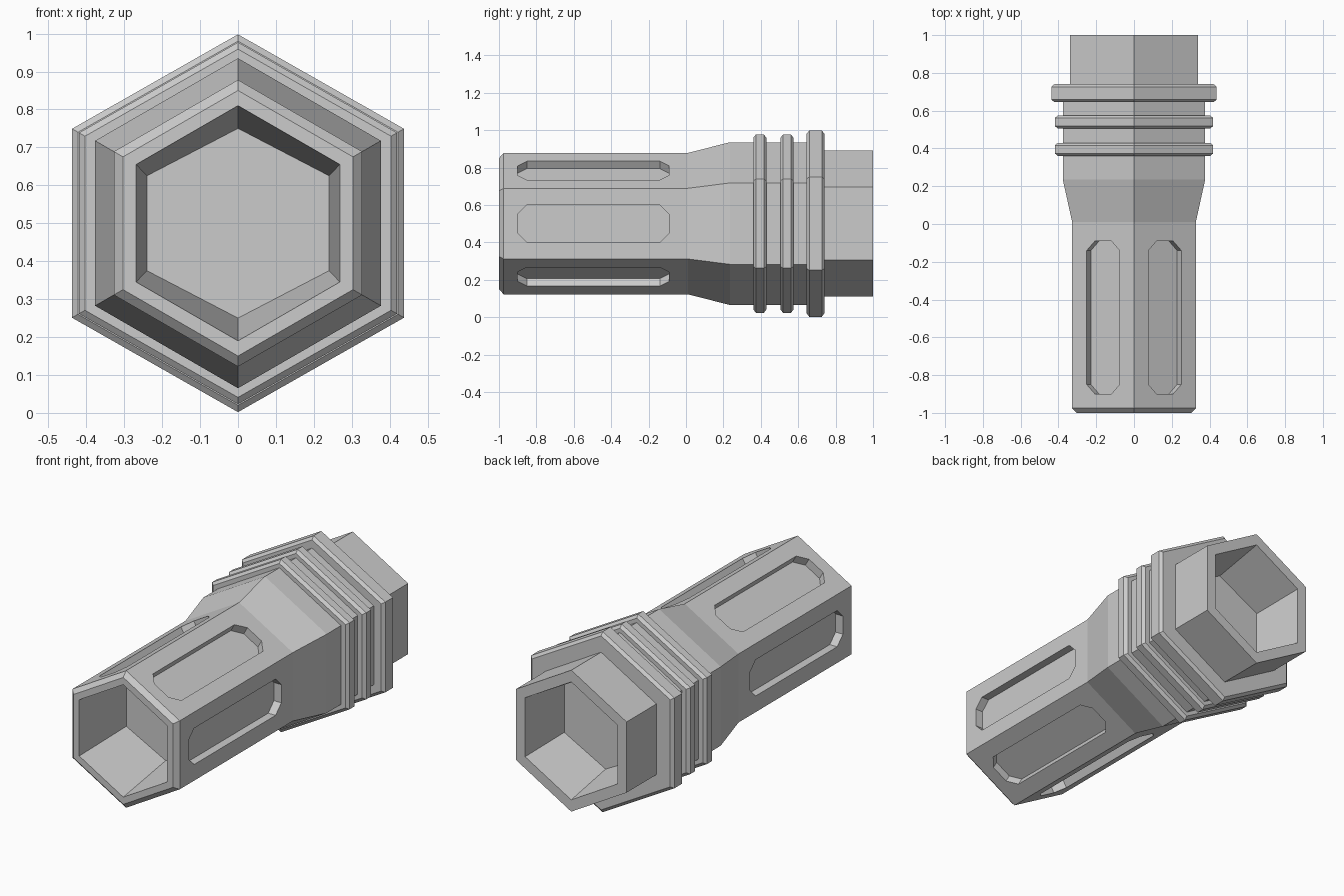
import bpy, bmesh, math
from mathutils import Vector

cube = bpy.data.objects.get("Cube")
if cube:
    bpy.data.objects.remove(cube)

grey = bpy.data.materials.new("plain grey")
grey.use_nodes = True
colour = (0.6, 0.6, 0.6, 1)
grey.diffuse_color = colour
grey.node_tree.nodes["Principled BSDF"].inputs["Base Color"].default_value = colour

AXIS_Z = 0.5
SLOT_START, SLOT_END = -0.9, -0.09
SLOT_HALF, SLOT_CUT, SLOT_DEPTH = 0.1, 0.05, 0.045


def hexagon(bm, y, radius, widen=1.0):
    """Six-sided section across the length, with a corner at the top."""
    angles = [math.radians(30 + 60 * i) for i in range(6)]
    return [bm.verts.new((radius * widen * math.cos(a), y,
                          AXIS_Z + radius * math.sin(a))) for a in angles]


def loft(bm, sections, closed=False):
    """Join hexagonal sections in order; returns the bands of faces."""
    loops = [hexagon(bm, *s) for s in sections]
    pairs = list(zip(loops, loops[1:]))
    if closed:
        pairs.append((loops[-1], loops[0]))
    bands = [[bm.faces.new((a[i], a[(i + 1) % 6], b[(i + 1) % 6], b[i]))
              for i in range(6)] for a, b in pairs]
    if not closed:
        bm.faces.new(loops[0])
        bm.faces.new(loops[-1])
    return bands


def finish(bm, name):
    bmesh.ops.recalc_face_normals(bm, faces=bm.faces[:])
    mesh = bpy.data.meshes.new(name)
    bm.to_mesh(mesh)
    bm.free()
    mesh.materials.append(grey)
    obj = bpy.data.objects.new(name, mesh)
    bpy.context.collection.objects.link(obj)


def sink_slot(bm, face):
    """Replace a flat barrel side with a frame around a recessed octagon."""
    corners = list(face.verts)
    mid = sum((v.co for v in corners), Vector()) / 4
    out = Vector((mid.x, 0, mid.z - AXIS_Z)).normalized()
    along = Vector((0, 1, 0))
    across = along.cross(out)
    centre = Vector((mid.x, (SLOT_START + SLOT_END) / 2, mid.z))
    length = (SLOT_END - SLOT_START) / 2
    bm.faces.remove(face)
    rim = []
    for v in corners:
        d = v.co - centre
        sy = math.copysign(1, d.dot(along))
        sx = math.copysign(1, d.dot(across))
        long_pt = centre + along * sy * (length - SLOT_CUT) + across * sx * SLOT_HALF
        end_pt = centre + along * sy * length + across * sx * (SLOT_HALF - SLOT_CUT)
        rim.append((bm.verts.new(long_pt), bm.verts.new(end_pt)))
    # order the octagon around the slot
    ring = []
    for i, (long_v, end_v) in enumerate(rim):
        across_next = abs(corners[i].co.y - corners[(i + 1) % 4].co.y) < 0.01
        first, last = (long_v, end_v) if across_next else (end_v, long_v)
        ring += [first, last]
    for i in range(4):
        j = (i + 1) % 4
        bm.faces.new((corners[i], ring[2 * i], ring[2 * i + 1]))
        bm.faces.new((corners[i], ring[2 * i + 1], ring[2 * j], corners[j]))
    floor = [bm.verts.new(v.co - out * SLOT_DEPTH) for v in ring]
    for i in range(8):
        j = (i + 1) % 8
        bm.faces.new((ring[i], floor[i], floor[j], ring[j]))
    bm.faces.new(floor)


# barrel: front pocket, chamfered mouth, slotted body, flare, tail, rear pocket
bm = bmesh.new()
bands = loft(bm, [
    (-0.63, 0.25, 1.11), (-1.0, 0.31),
    (-1.0, 0.35), (-0.975, 0.378),
    (0.01, 0.378), (0.235, 0.435), (0.69, 0.435),
    (0.69, 0.39), (1.0, 0.39),
    (1.0, 0.325), (0.7, 0.27, 1.08),
])
for side in bands[3]:
    sink_slot(bm, side)
finish(bm, "barrel")

# raised collars with chamfered edges
for name, start, end, radius in (("front_collar", 0.36, 0.43, 0.477),
                                 ("middle_collar", 0.505, 0.575, 0.477),
                                 ("rear_collar", 0.645, 0.74, 0.498)):
    bm = bmesh.new()
    low, cut, core = radius - 0.018, 0.014, 0.37
    loft(bm, [(start, core), (start, low, 1.015), (start + cut, radius, 1.015),
              (end - cut, radius, 1.015), (end, low, 1.015), (end, core)], closed=True)
    finish(bm, name)
